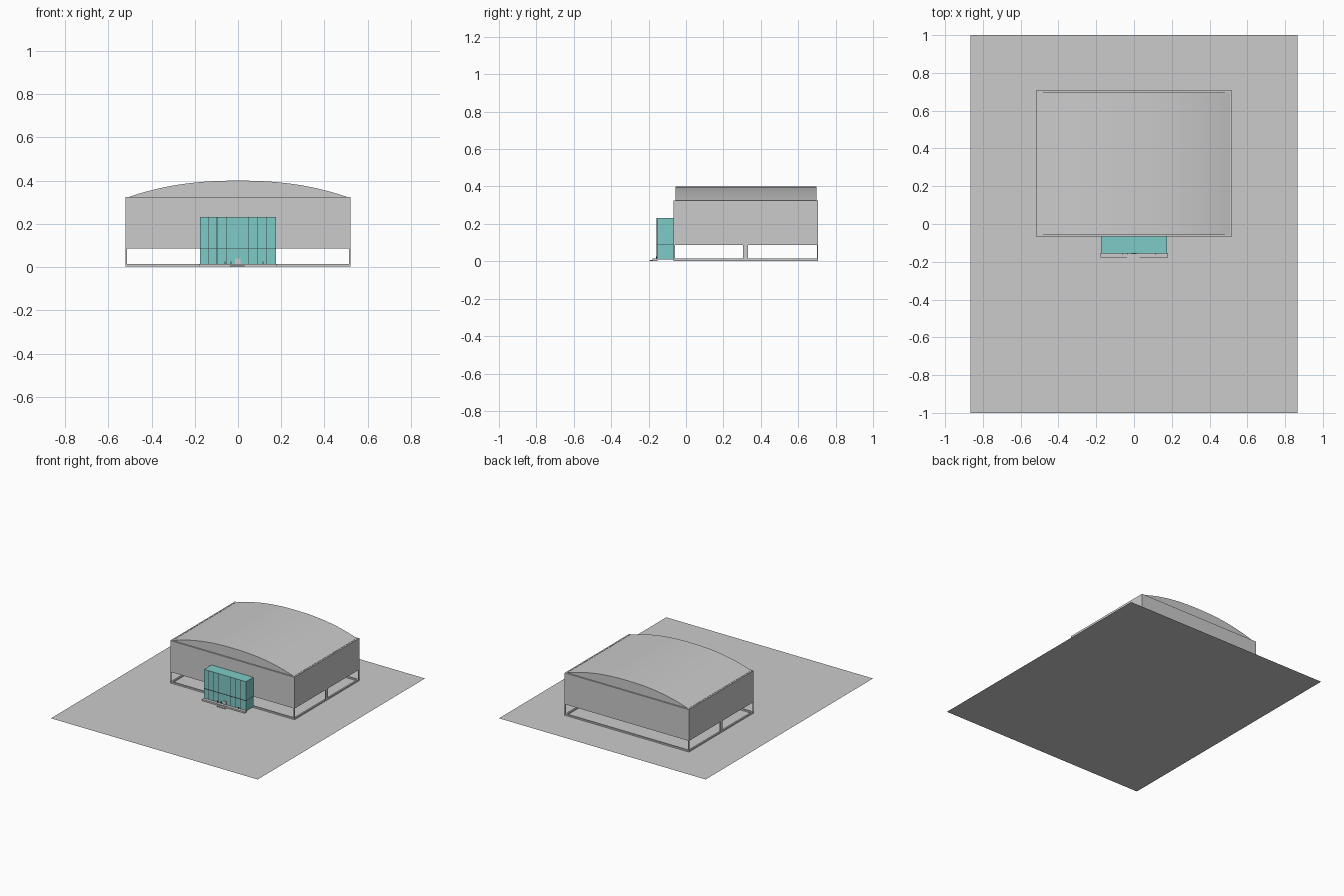
import bpy, bmesh

cube = bpy.data.objects.get("Cube")
if cube:
    bpy.data.objects.remove(cube, do_unlink=True)


def material(name, rgb):
    m = bpy.data.materials.new(name)
    m.use_nodes = True
    m.diffuse_color = (*rgb, 1)
    m.node_tree.nodes["Principled BSDF"].inputs["Base Color"].default_value = (*rgb, 1)
    return m


GREY = material("light grey", (0.6, 0.6, 0.6))
TEAL = material("teal glass", (0.21, 0.6, 0.57))
DARK = material("dark metal", (0.05, 0.06, 0.06))


def make(name, bm, mat):
    bmesh.ops.recalc_face_normals(bm, faces=bm.faces)
    mesh = bpy.data.meshes.new(name)
    bm.to_mesh(mesh)
    bm.free()
    mesh.materials.append(mat)
    ob = bpy.data.objects.new(name, mesh)
    bpy.context.collection.objects.link(ob)
    return ob


def box(name, x, y, z, mat):
    bm = bmesh.new()
    bmesh.ops.create_cube(bm, size=1)
    for v in bm.verts:
        v.co = [a + (c + 0.5) * (b - a) for c, (a, b) in zip(v.co, (x, y, z))]
    return make(name, bm, mat)


def ring(name, z, t, mat):
    """Hollow rectangular band around the hall, t thick."""
    bm = bmesh.new()
    loops = []
    for inset, h in ((0, z[0]), (0, z[1]), (t, z[1]), (t, z[0])):
        a, b, c, d = -HX + inset, HX - inset, FRONT + inset, BACK - inset
        loops.append([bm.verts.new((px, py, h)) for px, py in ((a, c), (b, c), (b, d), (a, d))])
    for i in range(4):
        for j in range(4):
            p, q, k = loops[i], loops[(i + 1) % 4], (j + 1) % 4
            bm.faces.new((p[j], p[k], q[k], q[j]))
    return make(name, bm, mat)


HX, FRONT, BACK = 0.52, -0.067, 0.707
SILL, LINTEL, EAVES, APEX = 0.014, 0.087, 0.324, 0.4

# Site ground
bm = bmesh.new()
bm.faces.new([bm.verts.new(p) for p in ((-0.865, -1, 0), (0.865, -1, 0), (0.865, 1, 0), (-0.865, 1, 0))])
make("ground_slab", bm, GREY)

# Hall: raised wall band above an open strip, and the sill below it
ring("wall_band", (LINTEL, EAVES), 0.011, GREY)
ring("sill_frame", (0.003, SILL), 0.012, GREY)

# Posts across the open strip: corners and side middles
for side, s in (("left", 1), ("right", -1)):
    px = sorted((s * HX, s * (HX - 0.007)))
    for part, a, b in (("front", FRONT, FRONT + 0.007), ("middle", 0.305, 0.332), ("back", BACK - 0.007, BACK)):
        box(f"{part}_post_{side}", px, (a, b), (SILL, LINTEL), GREY)

# Arched roof, closed by gables and dipping into the gutter at both ends
bm = bmesh.new()
N, RX = 32, 0.507
arch = [(RX * (2 * i / N - 1), EAVES + (APEX - EAVES) * (1 - abs(2 * i / N - 1) ** 2.3)) for i in range(N + 1)]
arch = [(-RX, EAVES - 0.012)] + arch + [(RX, EAVES - 0.012)]
front = [bm.verts.new((x, FRONT + 0.01, z)) for x, z in arch]
back = [bm.verts.new((x, BACK - 0.01, z)) for x, z in arch]
for i in range(len(arch) - 1):
    bm.faces.new((front[i], front[i + 1], back[i + 1], back[i]))
bm.faces.new(front)
bm.faces.new(back)
roof = make("arched_roof", bm, GREY)
bpy.ops.object.select_all(action="DESELECT")
roof.select_set(True)
bpy.context.view_layer.objects.active = roof
bpy.ops.object.shade_smooth_by_angle(angle=0.6)

# Glazed entrance block
EX, EF, ET, RAIL = 0.175, -0.155, 0.232, 0.088
box("entrance_block", (-EX, EX), (EF, FRONT), (0.01, ET), TEAL)

# Slim glazing bars on the front and sides
BAR = 0.0015
for i, x in enumerate((-0.135, -0.097, -0.055, 0.05, 0.092, 0.133)):
    box(f"glazing_bar_{i + 1}", (x - BAR, x + BAR), (EF - 0.002, EF), (SILL, ET), DARK)
box("glazing_rail", (-EX, EX), (EF - 0.002, EF), (RAIL - BAR, RAIL + BAR), DARK)
for side, s in (("left", 1), ("right", -1)):
    px = sorted((s * EX, s * (EX + 0.001)))
    box(f"glazing_rail_{side}", px, (EF, FRONT), (RAIL - BAR / 2, RAIL + BAR / 2), DARK)

# Entrance platform, step, door panel and handles
box("entrance_platform", (-0.178, 0.18), (-0.178, EF + 0.002), (0.003, SILL), GREY)
box("front_step", (-0.038, 0.03), (-0.195, -0.178), (0.001, 0.007), GREY)
box("door_panel", (-0.013, 0.012), (EF - 0.004, EF), (SILL, 0.04), GREY)
for i, x in enumerate((-0.06, -0.033, 0.115)):
    box(f"door_handle_{i + 1}", (x - 0.002, x + 0.002), (EF - 0.006, EF), (SILL, 0.026), DARK)
